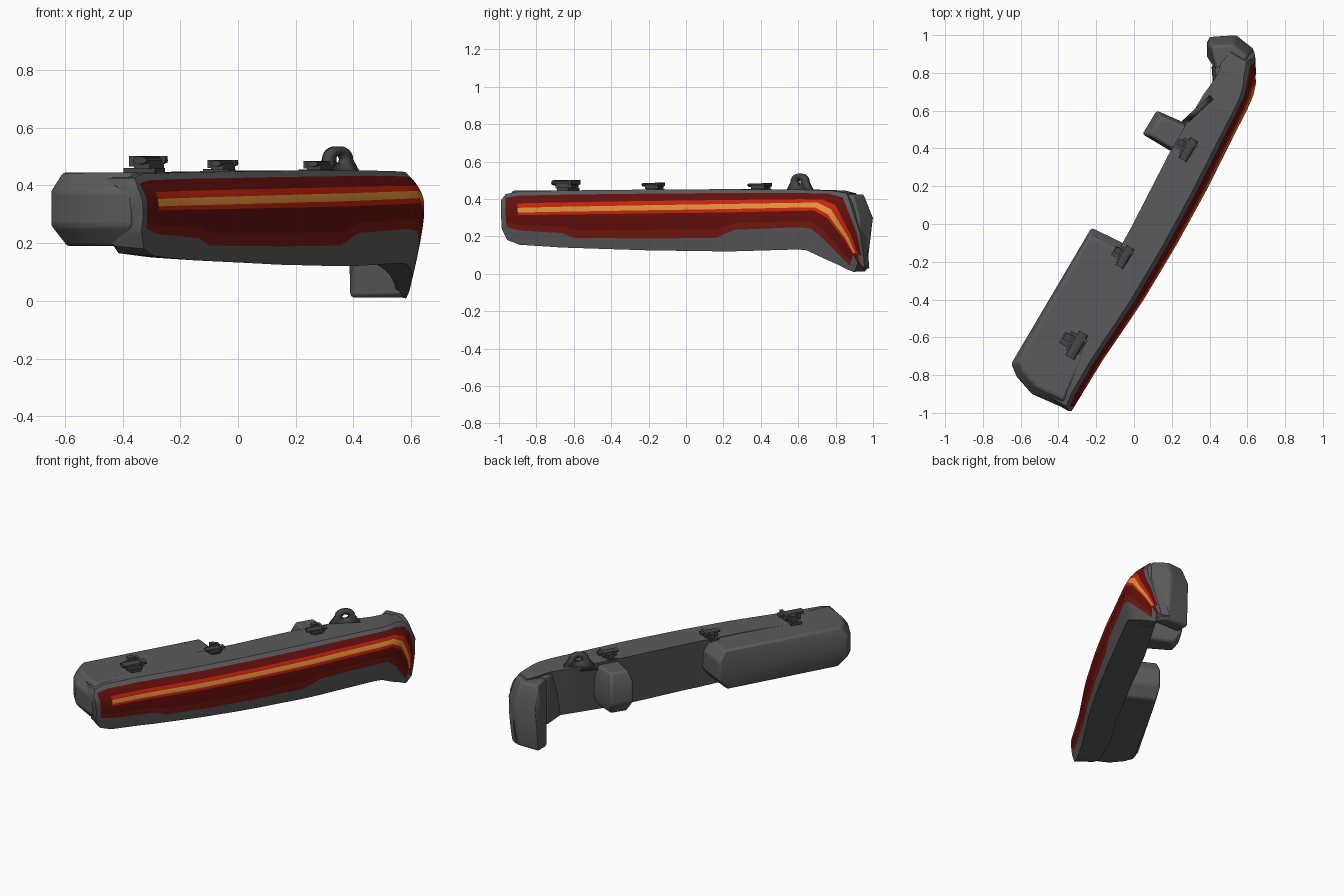
import bpy, bmesh, math
from mathutils import Vector, Matrix

cube = bpy.data.objects.get("Cube")
if cube:
    bpy.data.objects.remove(cube)


def material(name, rgb):
    mat = bpy.data.materials.new(name)
    mat.use_nodes = True
    mat.diffuse_color = (*rgb, 1)
    mat.node_tree.nodes["Principled BSDF"].inputs["Base Color"].default_value = (*rgb, 1)
    return mat


housing = material("housing grey", (.105, .103, .11))
clip_grey = material("clip dark grey", (.06, .06, .062))
dark_red = material("lens dark red", (.13, .005, .004))
mid_red = material("reflector red", (.19, .009, .006))
glow_red = material("glow red", (.6, .018, .004))
amber = material("light strip amber", (.9, .33, .05))


def finish(name, bm, mats, angle=30):
    bmesh.ops.recalc_face_normals(bm, faces=bm.faces[:])
    mesh = bpy.data.meshes.new(name)
    bm.to_mesh(mesh)
    bm.free()
    obj = bpy.data.objects.new(name, mesh)
    bpy.context.collection.objects.link(obj)
    for m in mats:
        mesh.materials.append(m)
    bpy.ops.object.select_all(action="DESELECT")
    bpy.context.view_layer.objects.active = obj
    obj.select_set(True)
    bpy.ops.object.shade_smooth_by_angle(angle=math.radians(angle))
    return obj


def hull(name, points, mat, bevel=.012):
    bm = bmesh.new()
    for p in points:
        bm.verts.new(p)
    res = bmesh.ops.convex_hull(bm, input=bm.verts[:])
    loose = [v for v in bm.verts if not v.link_faces]
    bmesh.ops.delete(bm, geom=loose, context="VERTS")
    bmesh.ops.dissolve_limit(bm, angle_limit=.03, verts=bm.verts[:], edges=bm.edges[:])
    obj = finish(name, bm, [mat])
    mod = obj.modifiers.new("soft edges", "BEVEL")
    mod.width = bevel
    mod.segments = 2
    return obj


def level(plan, z):
    return [(x, y, z) for x, y in plan]


def inset(plan, amount):
    mid = sum((Vector(p) for p in plan), Vector((0, 0))) / len(plan)
    return [tuple(Vector(p) + (mid - Vector(p)).normalized() * amount) for p in plan]


# Plan curve of the outer face, x for a given y
CURVE = [(-.99, -.33), (-.72, -.165), (-.42, .04), (-.12, .22), (.18, .385),
         (.47, .53), (.6, .597), (.68, .632), (.74, .645), (.85, .645), (1, .63)]


def outer_x(y):
    for (y0, x0), (y1, x1) in zip(CURVE, CURVE[1:]):
        if y <= y1:
            return x0 + (x1 - x0) * (y - y0) / (y1 - y0)
    return CURVE[-1][1]


def face_point(y, z):
    # The face leans inward above and below the light strip
    lean = .07 * (max(0, z - .33) / .12) ** 2 + .06 * (max(0, .3 - z) / .3) ** 1.3
    return Vector((outer_x(y) - lean, y, z))


# Stations: top edge y z, light strip y z, bottom edge y z, lens limit, depth
STATIONS = [
    (-.99, .39, -.99, .33, -.985, .24, .6, .07),
    (-.965, .425, -.965, .335, -.955, .18, .55, .12),
    (-.9, .44, -.9, .337, -.89, .155, .58, .14),
    (-.66, .445, -.66, .343, -.66, .14, .62, .17),
    (-.6, .446, -.6, .344, -.6, .138, .74, .17),
    (-.2, .45, -.2, .352, -.2, .125, .72, .19),
    (.16, .452, .16, .358, .16, .12, .7, .2),
    (.26, .452, .26, .36, .26, .12, .52, .2),
    (.6, .45, .6, .367, .6, .13, .5, .18),
    (.78, .445, .69, .369, .645, .125, .52, .14),
    (.86, .43, .76, .33, .72, .09, .6, .1),
    (.93, .22, .855, .195, .82, .045, .7, .06),
    (.95, .09, .897, .115, .87, .02, .75, .05),
    (.955, .03, .92, .06, .9, .008, .6, .05)]
INWARD = Vector((-.87, .5, 0))
ROW_MATS = [0, 0, 1, 3, 4, 3, 1, 2, 0, 0, 0]


def ring(s):
    ty, tz, ly, lz, by, bz, limit, depth = s
    top, line, low = Vector((ty, tz)), Vector((ly, lz)), Vector((by, bz))
    pts = [top.lerp(line, f) for f in (0, .22, .62, .85)]
    pts += [line.lerp(low, f) for f in (.055, .13, limit * .72, limit, 1)]
    ps = [face_point(*p) for p in pts]
    return [ps[0] + INWARD * depth] + ps + [ps[-1] + INWARD * depth + Vector((0, 0, .01))]


def build_lamp():
    bm = bmesh.new()
    rings, spans = [], []
    for i, (a, b) in enumerate(zip(STATIONS, STATIONS[1:])):
        for k in range(4):
            rings.append(ring([p + (q - p) * k / 4 for p, q in zip(a, b)]))
            spans.append(i)
    rings.append(ring(STATIONS[-1]))
    grid = [[bm.verts.new(p) for p in r] for r in rings]
    count = len(grid[0])
    last = len(STATIONS) - 2
    for a, b, i in zip(grid, grid[1:], spans):
        for j in range(count):
            k = (j + 1) % count
            face = bm.faces.new((a[j], a[k], b[k], b[j]))
            m = ROW_MATS[j] if j < len(ROW_MATS) else 0
            if i == 0 or (i == last and m < 3):
                m = 0
            elif i in (1, last) and m > 2:
                m = 1
            face.material_index = m
    bm.faces.new(grid[0])
    bm.faces.new(grid[-1])
    finish("lamp_body", bm, [housing, dark_red, mid_red, glow_red, amber], 35)


build_lamp()

# Deep box behind the front end
box_plan = [(-.65, -.74), (-.225, -.02), (.0, -.13), (-.33, -.86), (-.37, -.975), (-.54, -.9), (-.62, -.81)]
hull("rear_box", level(box_plan, .26) + level(box_plan, .38)
     + level(inset(box_plan, .045), .445) + level(inset(box_plan, .06), .19), housing)

# Hooked end that turns inward and down
hull("hook_end", level([(.44, .8), (.41, .94), (.52, .95), (.6, .89), (.57, .8)], .425)
     + level([(.385, .95), (.4, .99), (.54, 1), (.635, .925), (.6, .84)], .3)
     + level([(.388, .88), (.388, .965), (.54, .965), (.585, .92), (.56, .88)], .012), housing)
hull("hook_neck", level([(.43, .64), (.43, .82), (.55, .9), (.58, .7)], .435)
     + level([(.425, .64), (.41, .84), (.55, .84), (.57, .66)], .13), housing)

# Mounting block on the inner wall
block_plan = [(.045, .475), (.12, .6), (.42, .47), (.34, .3)]
hull("mounting_block", level(block_plan, .24) + level(block_plan, .37)
     + level(inset(block_plan, .04), .435) + level(inset(block_plan, .05), .17), housing)
hull("lug_support", level([(.26, .53), (.41, .69), (.47, .62), (.36, .45)], .44)
     + level([(.32, .53), (.43, .66), (.47, .62), (.36, .45)], .25), housing)


# Lug plate with a hole, standing on the support
def build_lug():
    bm = bmesh.new()
    count = 24
    outer, inner = [], []
    for i in range(count):
        a = math.tau * i / count
        c, s = math.cos(a), math.sin(a)
        shape = (.06 * c, .045 * s) if s > -.01 else (.115 * c, -.07)
        outer.append(bm.verts.new((shape[0], 0, shape[1])))
        inner.append(bm.verts.new((.02 * c, 0, .017 * s)))
    for i in range(count):
        j = (i + 1) % count
        bm.faces.new((outer[i], outer[j], inner[j], inner[i]))
    bm.transform(Matrix.Translation((.345, .61, .49)) @ Matrix.Rotation(math.radians(43), 4, "Z"))
    lug = finish("mounting_lug", bm, [clip_grey])
    mod = lug.modifiers.new("thickness", "SOLIDIFY")
    mod.thickness = .03
    mod.offset = 0


build_lug()


# Spring clips along the top edge
def clip(name, x, y, size, height):
    bm = bmesh.new()
    parts = [((0, 0, .1), (1, .55, .35)), ((.15, 0, .5), (.5, .8, .55)),
             ((-.3, .1, .65), (.3, .3, .6)), ((.1, .35, .75), (.8, .15, .4))]
    for pos, dims in parts:
        bmesh.ops.create_cube(bm, size=1, matrix=Matrix.Translation(pos) @ Matrix.Diagonal((*dims, 1)))
    bmesh.ops.create_cone(bm, cap_ends=True, segments=12, radius1=.22, radius2=.22, depth=1.2,
                          matrix=Matrix.Translation((.2, 0, .7)) @ Matrix.Rotation(math.pi / 2, 4, "X"))
    bm.transform(Matrix.Translation((x, y, .443)) @ Matrix.Rotation(math.radians(-30), 4, "Z")
                 @ Matrix.Diagonal((size, size, height, 1)))
    finish(name, bm, [clip_grey])


clip("front_clip", -.325, -.63, .125, .062)
clip("middle_clip", -.065, -.165, .1, .047)
clip("rear_clip", .27, .405, .105, .044)
